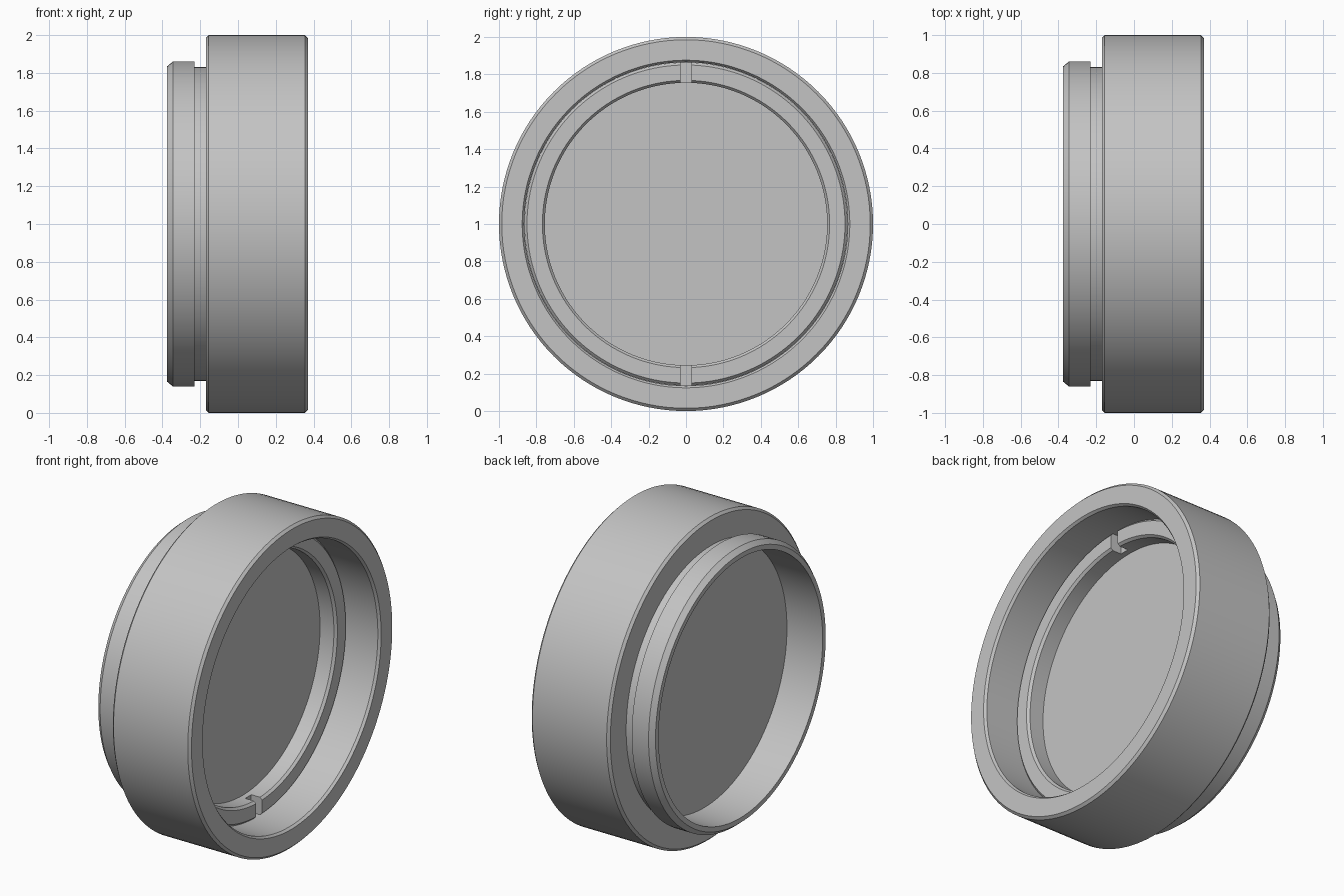
import bpy, bmesh, math
from mathutils import Vector, Matrix

cube = bpy.data.objects.get("Cube")
if cube:
    bpy.data.objects.remove(cube)

SEGMENTS = 128
CENTRE = Vector((0, 0, 1))

grey = bpy.data.materials.new("satin grey")
grey.use_nodes = True
colour = (0.55, 0.55, 0.55, 1)
grey.diffuse_color = colour
grey.node_tree.nodes["Principled BSDF"].inputs["Base Color"].default_value = colour


def finish(name, bm):
    bmesh.ops.recalc_face_normals(bm, faces=bm.faces)
    mesh = bpy.data.meshes.new(name)
    bm.to_mesh(mesh)
    bm.free()
    mesh.materials.append(grey)
    obj = bpy.data.objects.new(name, mesh)
    bpy.context.collection.objects.link(obj)
    return obj


def revolve(name, profile):
    """Turn a closed (x, radius) outline about the x axis."""
    bm = bmesh.new()
    verts = [bm.verts.new((x, 0, 1 + r)) for x, r in profile]
    edges = [bm.edges.new((a, b)) for a, b in zip(verts, verts[1:] + verts[:1])]
    bmesh.ops.spin(bm, geom=verts + edges, cent=CENTRE, axis=(1, 0, 0),
                   angle=math.tau, steps=SEGMENTS, use_merge=True)
    bmesh.ops.remove_doubles(bm, verts=bm.verts, dist=0.0001)
    return finish(name, bm)


def smooth(obj):
    bpy.ops.object.select_all(action="DESELECT")
    obj.select_set(True)
    bpy.context.view_layer.objects.active = obj
    bpy.ops.object.shade_smooth_by_angle(angle=math.radians(25))


# Outer body: flange, neck, wide barrel, front bore and rear bore
body = revolve("outer_body", [
    (-0.375, 0.805), (-0.375, 0.835), (-0.345, 0.86), (-0.23, 0.86),
    (-0.23, 0.83), (-0.17, 0.83), (-0.17, 0.985), (-0.155, 1.0),
    (0.355, 1.0), (0.37, 0.985), (0.37, 0.876), (0.355, 0.865),
    (-0.13, 0.865), (-0.13, 0.805)])

# Retaining ring that holds the disc in the bore
ring = revolve("retaining_ring", [
    (0.035, 0.755), (0.13, 0.755), (0.145, 0.768), (0.145, 0.85),
    (0.13, 0.864), (0.035, 0.864)])

# Two spanner slots cut across the ring
bm = bmesh.new()
for side in (1, -1):
    place = Matrix.Translation((0.12, 0, 1 + side * 0.81))
    bmesh.ops.create_cube(bm, size=1, matrix=place @ Matrix.Diagonal((0.1, 0.06, 0.2, 1)))
cutter = finish("slot_cutter", bm)
cutter.hide_render = True
cutter.hide_set(True)
slots = ring.modifiers.new("slots", "BOOLEAN")
slots.object = cutter
slots.solver = "EXACT"

# Flat disc between the seat and the ring
bm = bmesh.new()
bmesh.ops.create_cone(bm, cap_ends=True, segments=SEGMENTS, radius1=0.86, radius2=0.86,
                      depth=0.165, matrix=Matrix.Translation((-0.0475, 0, 1))
                      @ Matrix.Rotation(math.pi / 2, 4, "Y"))
disc = finish("filter_disc", bm)

for part in (body, ring, disc):
    smooth(part)
